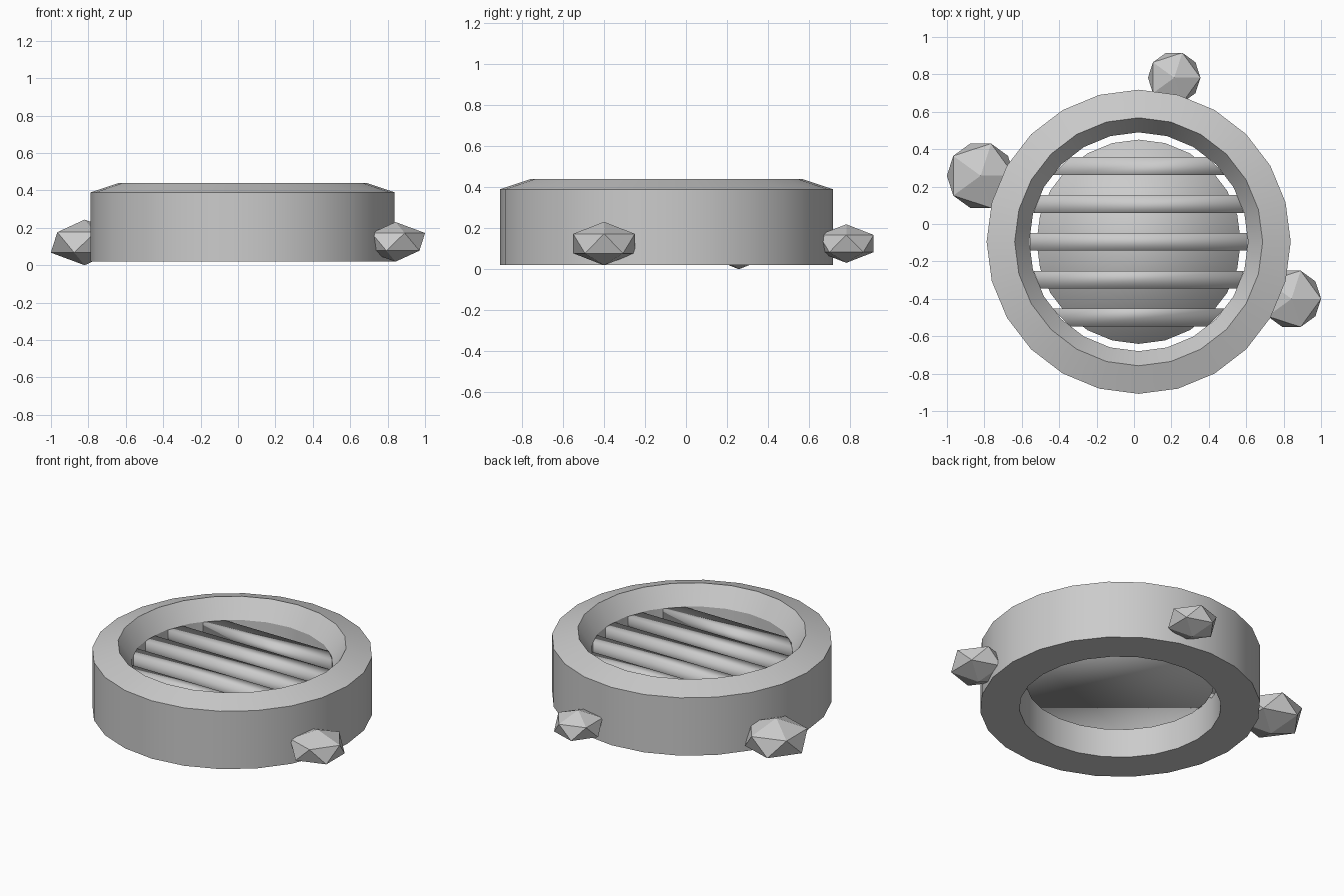
import bpy, bmesh, math

if "Cube" in bpy.data.objects:
    bpy.data.objects.remove(bpy.data.objects["Cube"])

CX, CY = 0.025, -0.095   # centre of the ring
SIDES = 24


def finish(name, bm, loc, smooth_angle=None, smooth_all=False):
    bmesh.ops.recalc_face_normals(bm, faces=bm.faces)
    me = bpy.data.meshes.new(name)
    bm.to_mesh(me)
    bm.free()
    ob = bpy.data.objects.new(name, me)
    ob.location = loc
    bpy.context.collection.objects.link(ob)
    if smooth_all:
        for p in me.polygons:
            p.use_smooth = True
    elif smooth_angle:
        bpy.ops.object.select_all(action='DESELECT')
        ob.select_set(True)
        bpy.context.view_layer.objects.active = ob
        bpy.ops.object.shade_smooth_by_angle(angle=math.radians(smooth_angle))
    return ob


# Outer ring: closed profile turned around z
profile = [(0.813, 0.02), (0.813, 0.39), (0.663, 0.44), (0.585, 0.325), (0.585, 0.02)]
bm = bmesh.new()
loops = []
for i in range(SIDES):
    a = 2 * math.pi * i / SIDES
    loops.append([bm.verts.new((r * math.cos(a), r * math.sin(a), z)) for r, z in profile])
n = len(profile)
for i in range(SIDES):
    p, q = loops[i], loops[(i + 1) % SIDES]
    for j in range(n):
        k = (j + 1) % n
        bm.faces.new((p[j], q[j], q[k], p[k]))
finish("drain_ring", bm, (CX, CY, 0), smooth_angle=30)

# Floating back plate below the bars
bm = bmesh.new()
bmesh.ops.create_cone(bm, cap_ends=True, segments=SIDES, radius1=0.546, radius2=0.546, depth=0.04)
finish("back_plate", bm, (CX, CY, 0.20), smooth_all=True)

# Five grate bars, each cut to the width of the opening
for i in range(-2, 3):
    y = i * 0.203
    bm = bmesh.new()
    bmesh.ops.create_cube(bm, size=1)
    for v in bm.verts:
        yy = y + v.co.y * 0.096
        half = math.sqrt(0.583 ** 2 - yy ** 2)
        v.co = (math.copysign(half, v.co.x), yy, 0.27 + v.co.z * 0.105)
    finish(f"grate_bar_{i + 3}", bm, (CX, CY, 0), smooth_all=True)

# Faceted stones around the ring: location, radius, half height
stones = [
    ((-0.82, 0.258, 0.122), 0.202, 0.122),
    ((0.215, 0.782, 0.125), 0.157, 0.094),
    ((0.842, -0.40, 0.125), 0.177, 0.106),
]
for i, (loc, r, h) in enumerate(stones):
    bm = bmesh.new()
    bmesh.ops.create_icosphere(bm, subdivisions=1, radius=1)
    bmesh.ops.scale(bm, vec=(r, r, h), verts=bm.verts)
    finish(f"stone_{i + 1}", bm, loc)
